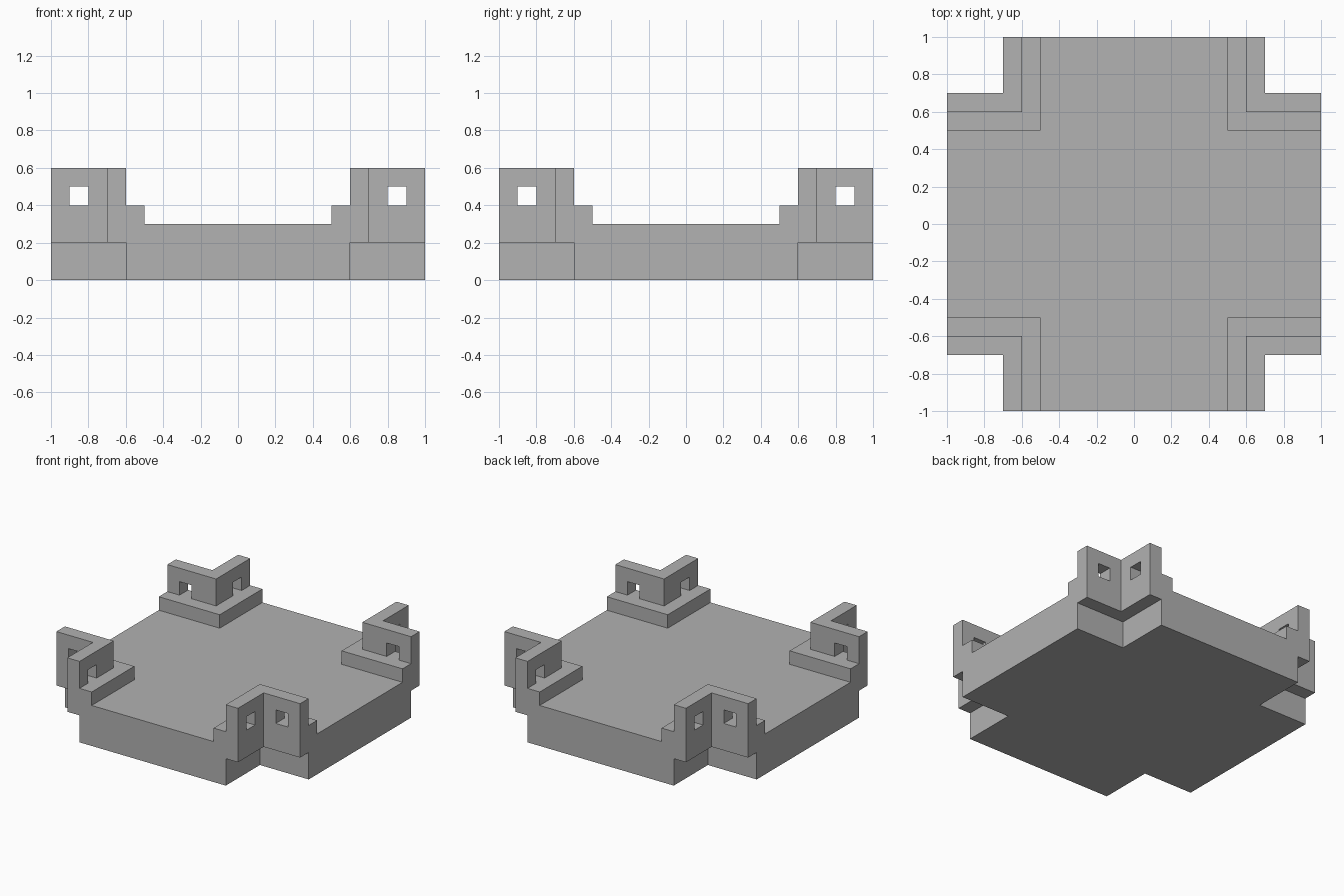
import bpy
import bmesh
import math
from mathutils import Matrix, Vector

cube = bpy.data.objects.get("Cube")
if cube:
    bpy.data.objects.remove(cube, do_unlink=True)

# Single stone-grey material
GREY = (0.445, 0.445, 0.445, 1.0)
grey = bpy.data.materials.new("stone_grey")
grey.use_nodes = True
grey.diffuse_color = GREY
grey.node_tree.nodes["Principled BSDF"].inputs["Base Color"].default_value = GREY


def prism(name, outline, bottom, top):
    """Extrude a flat outline from bottom to top."""
    bm = bmesh.new()
    face = bm.faces.new([bm.verts.new((x, y, bottom)) for x, y in outline])
    side = bmesh.ops.extrude_face_region(bm, geom=[face], use_keep_orig=True)["geom"]
    bmesh.ops.translate(bm, vec=(0, 0, top - bottom),
                        verts=[v for v in side if isinstance(v, bmesh.types.BMVert)])
    bmesh.ops.recalc_face_normals(bm, faces=bm.faces)
    mesh = bpy.data.meshes.new(name)
    bm.to_mesh(mesh)
    bm.free()
    mesh.materials.append(grey)
    obj = bpy.data.objects.new(name, mesh)
    bpy.context.collection.objects.link(obj)
    return obj


def rectangle(x0, x1, y0, y1):
    return [(x0, y0), (x1, y0), (x1, y1), (x0, y1)]


def corner_outline(inner, outer):
    """L shape whose two arms reach the outer edge of the platform."""
    return [(inner, inner), (1, inner), (1, outer),
            (outer, outer), (outer, 1), (inner, 1)]


def cut(obj, cutter):
    """Subtract the cutter, keep the resulting mesh and discard the cutter."""
    cutter.hide_render = True
    mod = obj.modifiers.new("window", "BOOLEAN")
    mod.operation = "DIFFERENCE"
    mod.solver = "EXACT"
    mod.object = cutter
    graph = bpy.context.evaluated_depsgraph_get()
    result = bpy.data.meshes.new_from_object(obj.evaluated_get(graph))
    obj.modifiers.clear()
    obj.data = result
    bpy.data.objects.remove(cutter, do_unlink=True)


# Cross-shaped platform: one notched corner turned four times
notch = [Vector(p) for p in ((1, 0.6), (0.6, 0.6), (0.6, 1))]
cross = [Matrix.Rotation(turn * math.pi / 2, 2) @ point
         for turn in range(4) for point in notch]
prism("platform", cross, 0, 0.3)

# Corner wall with a square window through each arm, and its inner step
wall = prism("back_left_wall", corner_outline(0.6, 0.7), 0.2, 0.6)
cut(wall, prism("window_cutter", rectangle(0.8, 0.9, 0.55, 0.75), 0.4, 0.5))
cut(wall, prism("window_cutter", rectangle(0.55, 0.75, 0.8, 0.9), 0.4, 0.5))
step = prism("back_left_step", corner_outline(0.5, 0.6), 0.3, 0.4)

# Repeat around the other three corners
for turn, corner in enumerate(("back_right", "front_right", "front_left"), 1):
    for part, kind in ((wall, "wall"), (step, "step")):
        copy = bpy.data.objects.new(f"{corner}_{kind}", part.data)
        copy.rotation_euler.z = turn * math.pi / 2
        bpy.context.collection.objects.link(copy)
